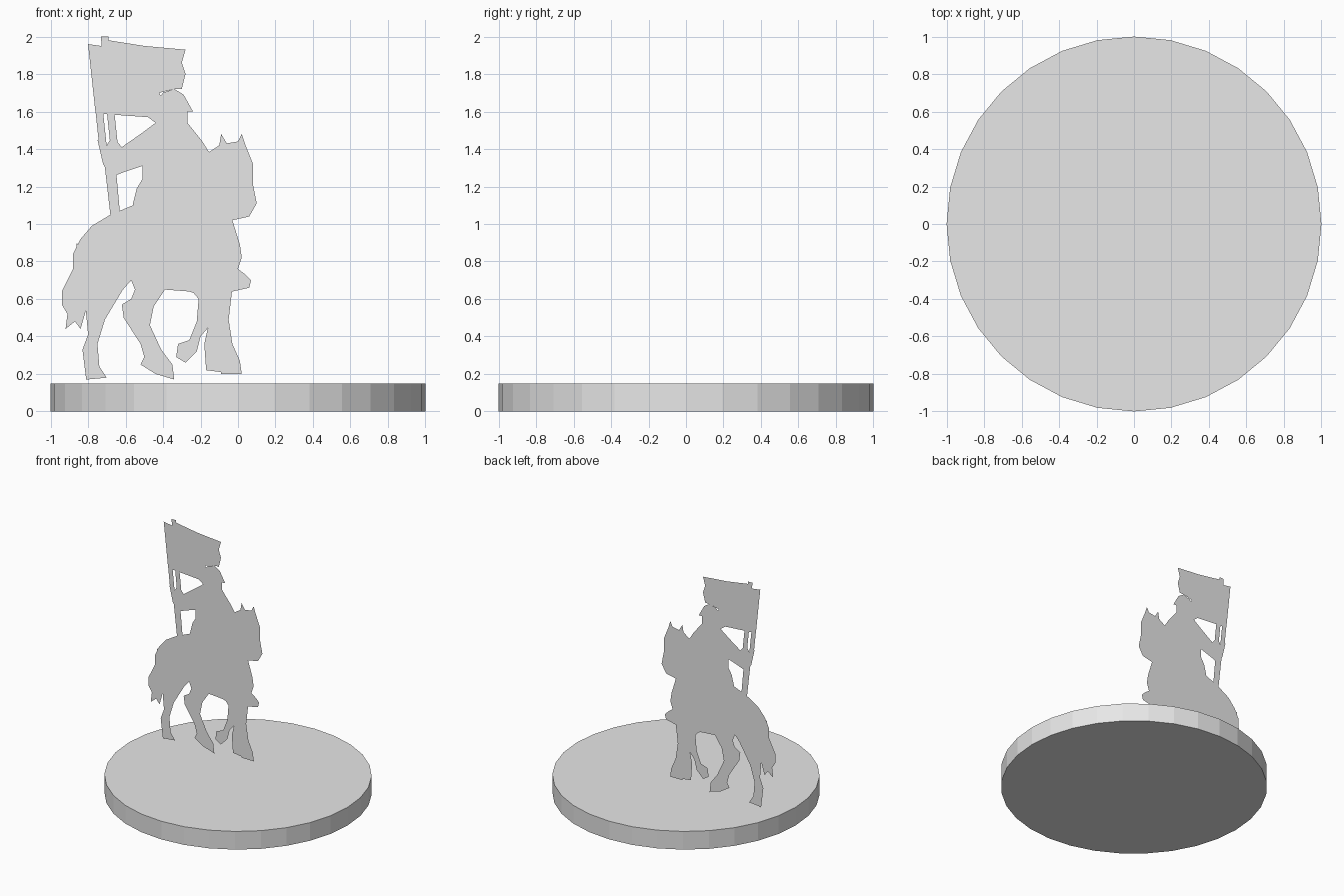
import bpy
import bmesh
from mathutils import Vector

default_cube = bpy.data.objects.get("Cube")
if default_cube:
    bpy.data.objects.remove(default_cube, do_unlink=True)

PLANE_DEPTH = 0.175
LAYER_GAP = 0.001
BASE_HEIGHT = 0.15

# One plain colour for the whole figure
stone = bpy.data.materials.new("plain_grey")
stone.use_nodes = True
stone.diffuse_color = (0.8, 0.8, 0.8, 1)
stone.node_tree.nodes["Principled BSDF"].inputs["Base Color"].default_value = stone.diffuse_color


def finish(name, bm):
    """Turn a bmesh into a named object in the shared colour."""
    mesh = bpy.data.meshes.new(name)
    bm.to_mesh(mesh)
    bm.free()
    mesh.materials.append(stone)
    part = bpy.data.objects.new(name, mesh)
    bpy.context.collection.objects.link(part)
    return part


def sheet(name, outline, place, facing):
    """Make a flat cut-out from an outline given in hundredths of a unit."""
    bm = bmesh.new()
    corners = [bm.verts.new(place(a / 100, b / 100)) for a, b in outline]
    face = bm.faces.new(corners)
    face.normal_update()
    if face.normal.dot(Vector(facing)) < 0:
        face.normal_flip()
    bmesh.ops.triangulate(bm, faces=bm.faces[:])
    return finish(name, bm)


def standing_sheet(name, layer, outline):
    depth = PLANE_DEPTH + layer * LAYER_GAP
    return sheet(name, outline, lambda a, b: (a, depth, b), (0, -1, 0))


def lying_sheet(name, outline):
    height = BASE_HEIGHT + LAYER_GAP
    return sheet(name, outline, lambda a, b: (a, b, height), (0, 0, 1))


# Round base
bm = bmesh.new()
bmesh.ops.create_cone(bm, cap_ends=True, segments=32, radius1=1, radius2=1, depth=BASE_HEIGHT)
bmesh.ops.translate(bm, verts=bm.verts[:], vec=(0, 0, BASE_HEIGHT / 2))
finish("round_base", bm)

# Horse: trunk, neck and head
standing_sheet("horse_body", 0, [
    (-81, 60), (-88, 72), (-88, 84), (-84, 92), (-78, 99), (-68, 105), (-56, 110),
    (-20, 110), (-16, 138), (-10, 142), (-9, 148), (-6, 143), (0, 144), (2, 148),
    (4, 142), (8, 132), (8, 121), (10, 111), (6, 104), (-3, 102), (1, 89), (2, 82),
    (0, 76), (4, 73), (7, 70), (6, 66), (-3, 64), (-20, 62), (-26, 64), (-39, 65),
    (-57, 70), (-64, 62),
])
standing_sheet("horse_tail", 1, [
    (-86, 90), (-88, 76), (-94, 64), (-94, 57), (-91, 52), (-92, 44), (-87, 48),
    (-84, 44), (-80, 58), (-78, 75),
])

# Horse legs
standing_sheet("rear_hind_leg", 2, [
    (-82, 64), (-81, 52), (-80, 41), (-83, 33), (-81, 17), (-70, 18), (-74, 24),
    (-75, 36), (-71, 49), (-62, 64), (-60, 75), (-78, 75),
])
standing_sheet("forward_hind_leg", 2, [
    (-57, 70), (-55, 65), (-57, 60), (-62, 57), (-61, 50), (-52, 36), (-50, 29),
    (-52, 25), (-44, 20), (-34, 17), (-35, 25), (-41, 33), (-47, 46), (-45, 56),
    (-39, 65), (-40, 75), (-57, 75),
])
standing_sheet("raised_foreleg", 1, [
    (-26, 66), (-21, 60), (-22, 48), (-26, 38), (-32, 36), (-33, 29), (-28, 26),
    (-22, 32), (-20, 40), (-14, 47), (-13, 55), (-14, 70),
])
standing_sheet("middle_foreleg", 2, [
    (-17, 66), (-14, 55), (-16, 45), (-18, 36), (-17, 22), (-9, 21), (-8, 40), (-10, 66),
])
standing_sheet("leading_foreleg", 3, [
    (-14, 66), (-12, 45), (-12, 36), (-9, 20), (2, 20), (1, 27), (-3, 36), (-5, 49), (-3, 66),
])

# Rider with hat and raised arm
standing_sheet("rider", 1, [
    (-51, 124), (-51, 131), (-60, 128), (-68, 125), (-72, 132), (-75, 145), (-70, 142),
    (-67, 147), (-62, 141), (-52, 148), (-44, 154), (-44, 165), (-40, 170), (-34, 172),
    (-29, 169), (-24, 160), (-27, 160), (-27, 154), (-19, 144), (-14, 136), (-14, 100),
    (-56, 104), (-56, 111), (-54, 119),
])

# Flag in two layers, and its pole
standing_sheet("flag_front", -1, [
    (-80, 196), (-73, 195), (-39, 191), (-37, 185), (-40, 178), (-42, 170), (-38, 160),
    (-44, 154), (-48, 157), (-76, 159),
])
standing_sheet("flag_back", 3, [
    (-73, 198), (-73, 200), (-69, 200), (-69, 198), (-50, 195), (-28, 193), (-30, 186),
    (-28, 180), (-30, 172), (-34, 172), (-42, 170), (-45, 160), (-70, 159),
])
standing_sheet("pole_upper_front", -1, [(-76, 160), (-72, 160), (-70, 141), (-74, 141)])
standing_sheet("pole_upper_back", 3, [(-70, 160), (-66, 160), (-64, 141), (-68, 141)])
standing_sheet("pole_lower", 2, [(-71, 130), (-65, 128), (-63, 106), (-68, 104)])

# Cut-out lying on the base
lying_sheet("ground_cutout", [
    (-77, 0), (-76, -6), (-66, -11), (-58, -10), (-60, -44), (-63, -55), (-58, -53),
    (-47, -32), (-27, -14), (-40, -34), (-36, -38), (-41, -45), (-3, -47), (4, -43),
    (4, -32), (28, -40), (31, -30), (58, -25), (78, -29), (78, -19), (51, -17),
    (68, -5), (69, 0), (58, -4), (45, -11), (34, 0), (40, 10), (70, 6), (71, 11),
    (55, 17), (32, 18), (33, 23), (53, 33), (73, 33), (73, 41), (26, 34), (48, 44),
    (48, 52), (37, 54), (13, 45), (-2, 36), (-14, 38), (-30, 24), (-42, 27),
    (-57, 13), (-59, 7), (-68, 7),
])
